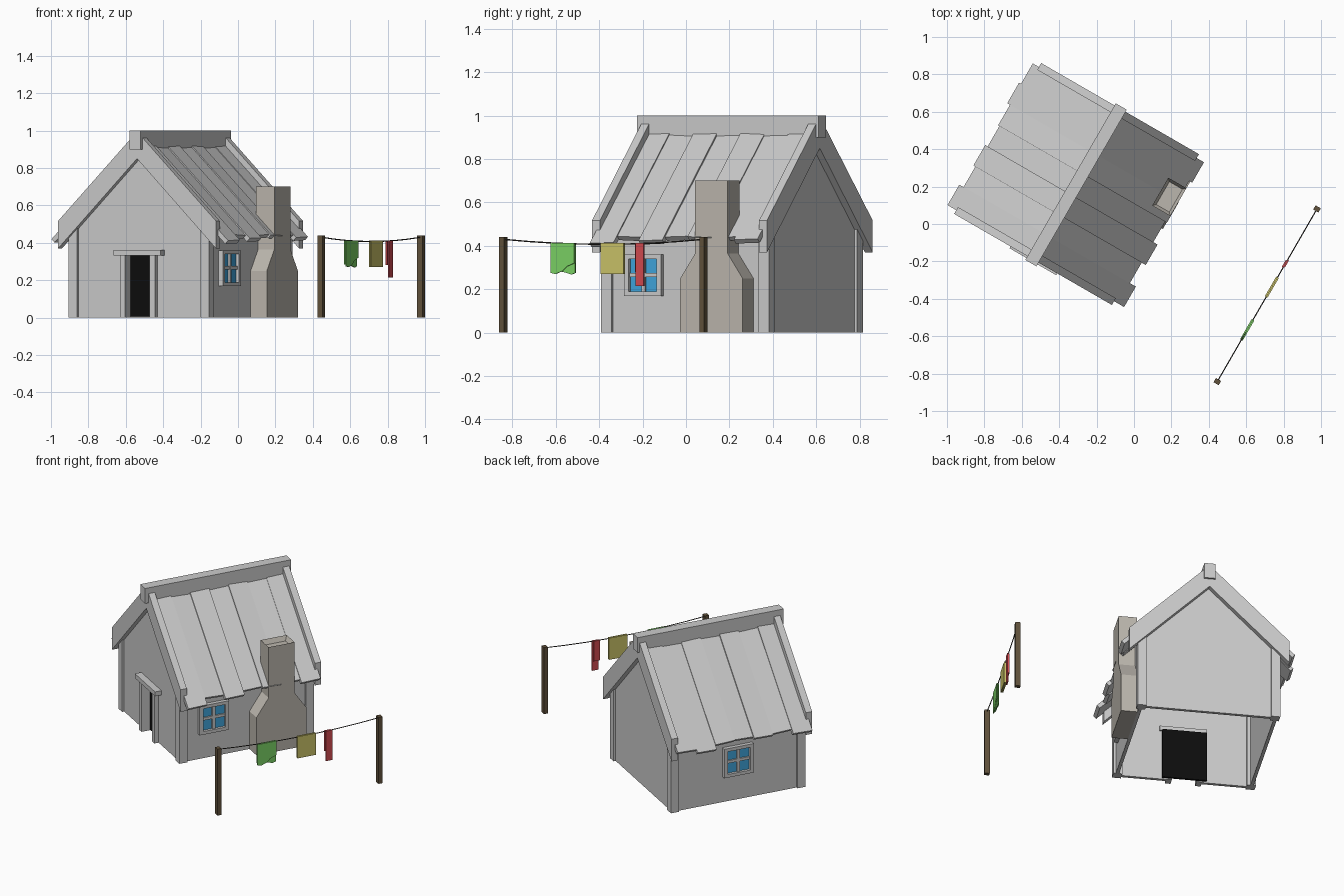
import bpy, bmesh
from math import radians
from mathutils import Matrix, Vector

if "Cube" in bpy.data.objects:
    bpy.data.objects.remove(bpy.data.objects["Cube"])

ROT = Matrix.Rotation(radians(-30), 4, 'Z')   # whole scene is turned 30 degrees
CU = -0.373                                   # ridge line of the house (local x)
V0, V1 = -0.416, 0.476                        # front / back of the house (local y)


def mat(name, r, g, b):
    m = bpy.data.materials.new(name)
    m.diffuse_color = (r, g, b, 1)
    m.use_nodes = True
    m.node_tree.nodes["Principled BSDF"].inputs["Base Color"].default_value = m.diffuse_color
    return m


STONE = mat("stone", .5, .47, .42)
GLASS = mat("glass", .05, .38, .72)
BLACK = mat("dark", .004, .004, .004)
WOOD = mat("wood", .12, .085, .045)
ROPE = mat("rope", .05, .045, .04)
GREEN = mat("green_cloth", .2, .65, .13)
YELLOW = mat("yellow_cloth", .6, .55, .14)
RED = mat("red_cloth", .65, .07, .08)


def finish(name, bm, m=None):
    bmesh.ops.recalc_face_normals(bm, faces=bm.faces)
    bm.transform(ROT)
    me = bpy.data.meshes.new(name)
    bm.to_mesh(me)
    bm.free()
    ob = bpy.data.objects.new(name, me)
    bpy.context.collection.objects.link(ob)
    if m:
        me.materials.append(m)
    return ob


def prism_bm(pts, axis, a, b):
    """Extrude a (horizontal, z) profile along local axis 'x' or 'y' from a to b."""
    bm = bmesh.new()
    put = (lambda p: (a, p[0], p[1])) if axis == 'x' else (lambda p: (p[0], a, p[1]))
    f = bm.faces.new([bm.verts.new(put(p)) for p in pts])
    ext = bmesh.ops.extrude_face_region(bm, geom=[f])
    d = Vector((b - a, 0, 0)) if axis == 'x' else Vector((0, b - a, 0))
    bmesh.ops.translate(bm, vec=d, verts=[g for g in ext['geom'] if isinstance(g, bmesh.types.BMVert)])
    return bm


def prism(name, pts, axis, a, b, m=None):
    return finish(name, prism_bm(pts, axis, a, b), m)


def box(name, x0, x1, y0, y1, z0, z1, m=None):
    return prism(name, [(x0, z0), (x1, z0), (x1, z1), (x0, z1)], 'y', y0, y1, m)


# gable walls (front one has the doorway cut in its profile), open underneath
W = 0.42
right = [(W, 0), (W, .50), (0, .91)]
gable = [(CU + x, z) for x, z in right] + [(CU - W, .50), (CU - W, 0)]
D = 0.082
door = [(CU - D, 0), (CU - D, .335), (CU + D, .335), (CU + D, 0)]
prism("front_wall", gable + door, 'y', V0 + .014, V0 + .034)
prism("back_wall", gable, 'y', V1 - .034, V1 - .014)

# side walls and corner posts
for s, side in ((-1, "left"), (1, "right")):
    a, b = sorted((CU + s * (W - .02), CU + s * W))
    box(side + "_wall", a, b, V0 + .014, V1 - .014, 0, .495)
    a, b = sorted((CU + s * .38, CU + s * .434))
    box(side + "_front_post", a, b, V0, V0 + .054, 0, .48)
    box(side + "_back_post", a, b, V1 - .054, V1, 0, .48)

# door: dark panel behind the opening, jambs and lintel
box("door_panel", CU - .135, CU + .135, -.375, -.36, .005, .335, BLACK)
for s in (-1, 1):
    a, b = sorted((CU + s * .075, CU + s * .108))
    box("door_jamb", a, b, -.43, -.375, 0, .335)
box("door_lintel", CU - .138, CU + .15, -.445, -.37, .333, .362)


# windows with a two by two pane grid
def window(name, s, vc):
    def bar(n, depth, y0, y1, z0, z1, m=None):
        a, b = sorted((CU + s * .41, CU + s * depth))
        box(name + n, a, b, vc + y0, vc + y1, z0, z1, m)
    bar("_glass", .428, -.08, .08, .185, .345, GLASS)
    for y in (-.098, .074):
        bar("_stile", .446, y, y + .024, .168, .36)
    for z in (.168, .339):
        bar("_rail", .446, -.074, .074, z, z + .021)
    bar("_mullion", .438, -.01, .01, .189, .339)
    bar("_crossbar", .437, -.074, .074, .257, .275)


window("right_window", 1, -.19)
window("left_window", -1, .03)

# roof planks with uneven ends
K = 0.975
LEFT = (.541, .515, .527, .512, .52, .537, .525)
RIGHT = (.549, .512, .537, .511, .522, .513, .532)
STEP = (V1 + .408) / 7
for s, ends in ((-1, LEFT), (1, RIGHT)):
    for i, e in enumerate(ends):
        dz = .004 if i % 2 == 0 else -.004
        prof = [(0, .945), (e, .945 - K * e), (e - .018, .927 - K * e), (0, .91)]
        y0 = -.411 + i * STEP
        bm = prism_bm([(CU + s * x, z + dz) for x, z in prof], 'y', y0, y0 + STEP)
        tilt = (.03, -.04, .02)[i % 3]
        for v in bm.verts:
            v.co.z += tilt * (v.co.y - y0 - STEP / 2)
        finish("roof_plank", bm)

# barge boards and ridge beam
B = .487
barge = [(-B, .37), (-B, .517), (0, .995), (B, .517), (B, .37), (0, .85)]
barge = [(CU + x, z) for x, z in barge]
prism("front_barge_board", barge, 'y', -.434, -.392)
prism("back_barge_board", barge, 'y', .455, .497)
box("ridge_beam", CU - .034, CU + .034, -.457, .51, .9, 1.0)

# chimney: stepped profile with a recessed flue
CV = .22
half = [(.166, 0), (.166, .25), (.086, .365), (.086, .70)]
prof = [(CV + y, z) for y, z in half] + [(CV - y, z) for y, z in reversed(half)]
bm = prism_bm(prof, 'x', .035, .147)
bmesh.ops.recalc_face_normals(bm, faces=bm.faces)
top = [f for f in bm.faces if f.calc_center_median().z > .69]
bmesh.ops.inset_region(bm, faces=top, thickness=.022)
bmesh.ops.translate(bm, vec=(0, 0, -.03), verts=top[0].verts)
finish("chimney", bm, STONE)

# clothes line: posts and sagging rope
U, L0, L1 = .807, -.507, .559
for v in (L0, L1):
    box("line_post", U - .016, U + .016, v - .013, v + .013, 0, .44, WOOD)


def rope_z(v):
    t = (v - L0) / (L1 - L0) * 2 - 1
    return .407 + .023 * t * t


cu = bpy.data.curves.new("rope", 'CURVE')
cu.dimensions = '3D'
cu.bevel_depth = .003
cu.bevel_resolution = 0
sp = cu.splines.new('POLY')
N = 8
sp.points.add(N)
for i in range(N + 1):
    v = L0 + (L1 - L0) * i / N
    sp.points[i].co = (*(ROT @ Vector((U, v, rope_z(v)))), 1)
cu.materials.append(ROPE)
bpy.context.collection.objects.link(bpy.data.objects.new("rope", cu))

# laundry: cloths folded over the rope, front and back layers
T = .413
green_front = [(-.25, T), (-.25, .275), (-.225, .27), (-.19, .283), (-.165, .305), (-.125, .32), (-.125, T)]
green_back = [(-.25, T), (-.25, .285), (-.19, .28), (-.145, .268), (-.125, .275), (-.125, T)]
yellow = [(.015, T), (.015, .27), (.137, .27), (.137, T)]
red_front = [(.202, T), (.202, .215), (.245, .215), (.245, T)]
red_back = [(.195, T), (.195, .28), (.238, .28), (.238, T)]
for name, front, back, m in (("green_cloth", green_front, green_back, GREEN),
                             ("yellow_cloth", yellow, yellow, YELLOW),
                             ("red_cloth", red_front, red_back, RED)):
    prism(name + "_front", front, 'x', U + .001, U + .008, m)
    prism(name + "_back", back, 'x', U - .008, U - .001, m)
